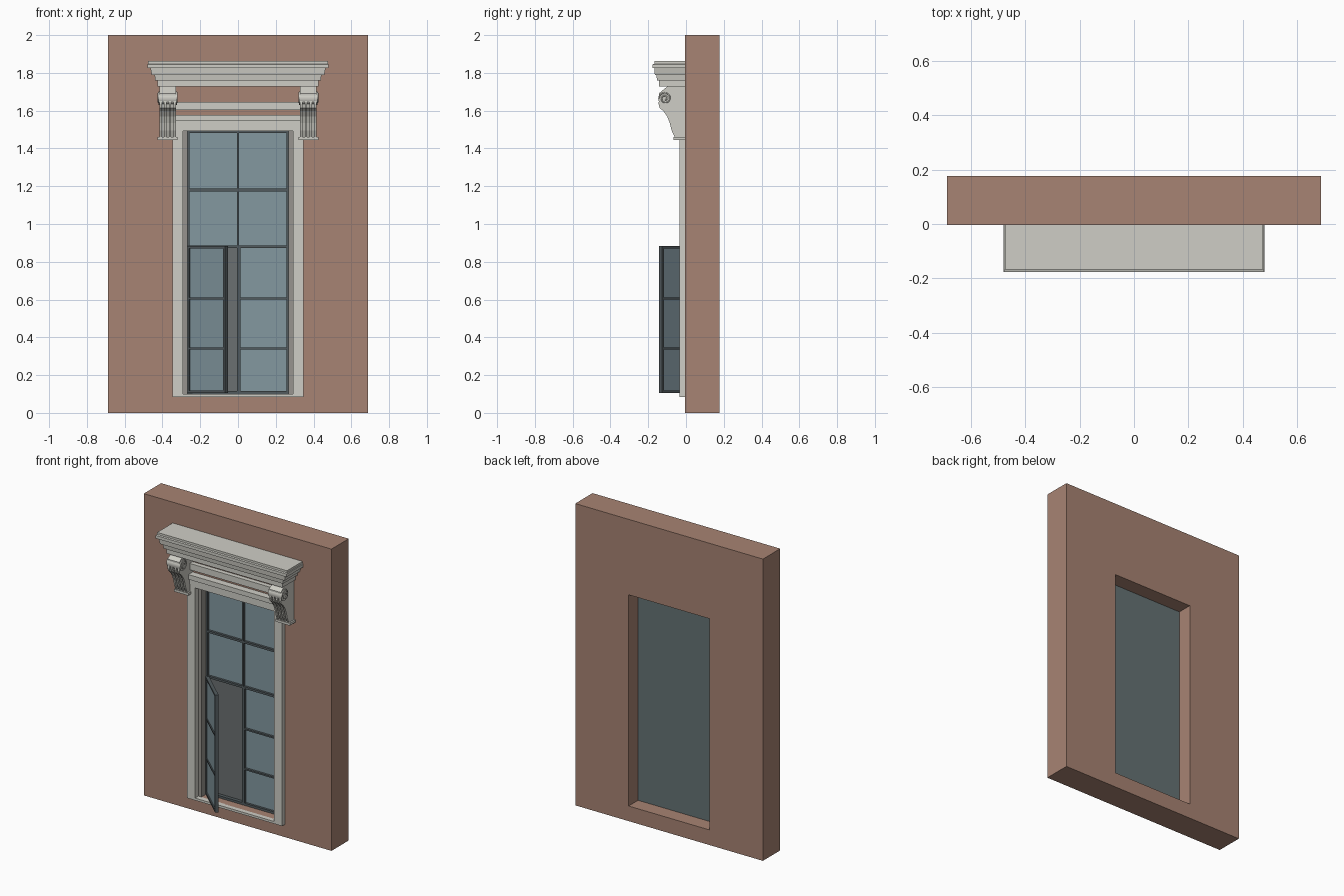
import bpy, bmesh, math
from mathutils import Matrix, Vector

cube = bpy.data.objects.get("Cube")
if cube:
    bpy.data.objects.remove(cube)


def material(name, srgb):
    lin = [((c / 255 + 0.055) / 1.055) ** 2.4 for c in srgb] + [1]
    m = bpy.data.materials.new(name)
    m.use_nodes = True
    m.diffuse_color = lin
    m.node_tree.nodes["Principled BSDF"].inputs["Base Color"].default_value = lin
    return m


BRICK = material("red_brown_wall", (167, 131, 115))
STONE = material("pale_stone", (207, 206, 198))
METAL = material("dark_frame", (82, 91, 94))
JAMB = material("grey_jamb", (151, 148, 142))
GLASS = material("blue_grey_glass", (131, 152, 160))
DARK = material("dark_glass", (101, 115, 116))
SHADE = material("grey_interior", (107, 112, 113))


def finish(name, bm, *mats):
    bmesh.ops.recalc_face_normals(bm, faces=bm.faces)
    if len(mats) > 1:  # second colour goes on the faces turned to the back
        for f in bm.faces:
            f.material_index = 1 if f.normal.y > 0.5 else 0
    mesh = bpy.data.meshes.new(name)
    bm.to_mesh(mesh)
    bm.free()
    ob = bpy.data.objects.new(name, mesh)
    bpy.context.collection.objects.link(ob)
    for m in mats:
        mesh.materials.append(m)
    return ob


def box(name, x, y, z, *mats):
    bm = bmesh.new()
    size = Vector((x[1] - x[0], y[1] - y[0], z[1] - z[0]))
    mid = Vector((sum(x), sum(y), sum(z))) / 2
    bmesh.ops.create_cube(bm, size=1, matrix=Matrix.Translation(mid) @ Matrix.Diagonal(size).to_4x4())
    return finish(name, bm, *mats)


def ring(name, outer, inner, y, mat):
    """Rectangular frame; outer and inner are (x0, x1, z0, z1)."""
    bm = bmesh.new()
    loops = []
    for r, d in ((outer, y[0]), (inner, y[0]), (inner, y[1]), (outer, y[1])):
        corners = ((r[0], r[2]), (r[1], r[2]), (r[1], r[3]), (r[0], r[3]))
        loops.append([bm.verts.new((cx, d, cz)) for cx, cz in corners])
    for a, b in zip(loops, loops[1:] + loops[:1]):
        for i in range(4):
            j = (i + 1) % 4
            bm.faces.new((a[i], a[j], b[j], b[i]))
    return finish(name, bm, mat)


def prism(name, profile, x, mat):
    """Side profile of (y, z) points extruded along x."""
    bm = bmesh.new()
    face = bm.faces.new([bm.verts.new((x[0], py, pz)) for py, pz in profile])
    ext = bmesh.ops.extrude_face_region(bm, geom=[face])
    moved = [v for v in ext["geom"] if isinstance(v, bmesh.types.BMVert)]
    bmesh.ops.translate(bm, verts=moved, vec=(x[1] - x[0], 0, 0))
    return finish(name, bm, mat)


# Wall with a clear opening
OPEN = (-0.297, 0.297, 0.10, 1.50)
ring("wall", (-0.688, 0.688, 0, 2), OPEN, (-0.004, 0.177), BRICK)

# Stone casing around the opening
ring("casing", (-0.348, 0.348, 0.085, 1.51), (-0.29, 0.29, 0.10, 1.493), (-0.035, 0), STONE)
for side, s in (("left", 1), ("right", -1)):
    box(side + "_jamb", sorted((s * 0.268, s * 0.297)), (0, 0.073), (0.10, 1.50), JAMB)

# Lintel mouldings
for name, z0, z1, depth in (("architrave_lower", 1.51, 1.545, 0.04),
                            ("architrave_upper", 1.545, 1.577, 0.05),
                            ("frieze_moulding", 1.603, 1.645, 0.035)):
    box(name, (-0.335, 0.335), (-depth, 0), (z0, z1), STONE)

# Stepped cornice: half width, depth, height
bm = bmesh.new()
previous = None
for w, d, z in ((0.425, 0.143, 1.727), (0.425, 0.143, 1.76), (0.438, 0.153, 1.76),
                (0.442, 0.157, 1.79), (0.457, 0.165, 1.79), (0.464, 0.168, 1.825),
                (0.48, 0.177, 1.825), (0.48, 0.177, 1.845), (0.476, 0.167, 1.848),
                (0.476, 0.167, 1.862)):
    loop = [bm.verts.new(p) for p in ((-w, 0, z), (-w, -d, z), (w, -d, z), (w, 0, z))]
    if previous:
        for i in range(4):
            j = (i + 1) % 4
            bm.faces.new((previous[i], previous[j], loop[j], loop[i]))
    else:
        bm.faces.new(loop)
    previous = loop
bm.faces.new(previous)
finish("cornice", bm, STONE)

# Scroll brackets
CAP = [(0, 1.727), (-0.10, 1.727), (-0.143, 1.692), (-0.143, 1.665), (0, 1.665)]
FRONT = [(-0.143, 1.665), (-0.145, 1.635), (-0.14, 1.615), (-0.12, 1.598), (-0.10, 1.57),
         (-0.086, 1.535), (-0.076, 1.495), (-0.06, 1.46)]
BACK = [(0, 1.46), (0, 1.665)]
EYE_Y, EYE_Z = -0.111, 1.665


def spiral(name, x):
    """Raised volute line on a bracket cheek."""
    curve = bpy.data.curves.new(name, "CURVE")
    curve.dimensions = "3D"
    curve.bevel_depth = 0.004
    curve.bevel_resolution = 1
    steps = 32
    line = curve.splines.new("POLY")
    line.points.add(steps)
    for i, p in enumerate(line.points):
        a = 3.5 * math.pi * i / steps
        r = 0.033 - 0.026 * i / steps
        p.co = (x, EYE_Y - r * math.cos(a), EYE_Z + r * math.sin(a), 1)
    curve.materials.append(STONE)
    bpy.context.collection.objects.link(bpy.data.objects.new(name, curve))


for side, s in (("left", 1), ("right", -1)):
    mid = s * 0.372
    core = [(y + 0.012, z) for y, z in FRONT] + BACK
    prism(side + "_bracket_body", core, (mid - 0.043, mid + 0.043), STONE)
    for i in range(4):
        rx = mid + (i - 1.5) * 0.0245
        prism(side + "_bracket_rib", FRONT + [(y + 0.014, z) for y, z in reversed(FRONT)],
              (rx - 0.0062, rx + 0.0062), STONE)
    prism(side + "_bracket_cap", CAP, (mid - 0.043, mid + 0.043), STONE)
    box(side + "_bracket_foot", (mid - 0.053, mid + 0.053), (-0.065, 0), (1.445, 1.461), STONE)
    # rolled volute
    bm = bmesh.new()
    bmesh.ops.create_cone(bm, cap_ends=True, segments=28, radius1=0.036, radius2=0.036, depth=0.098,
                          matrix=Matrix.Translation((mid, EYE_Y, EYE_Z)) @ Matrix.Rotation(math.pi / 2, 4, "Y"))
    roll = finish(side + "_bracket_volute", bm, STONE)
    bpy.context.view_layer.objects.active = roll
    roll.select_set(True)
    bpy.ops.object.shade_smooth_by_angle(angle=math.radians(40))
    roll.select_set(False)
    for e in (-1, 1):
        spiral(side + "_bracket_spiral", mid + e * 0.049)

# Pane behind the whole window, grey inside the open half
box("rear_pane", OPEN[:2], (0.073, 0.078), OPEN[2:], SHADE, DARK)

# Fixed window frame, bars and glass
Y = (0.05, 0.074)
ring("window_frame", (-0.27, 0.27, 0.10, 1.497), (-0.258, 0.258, 0.115, 1.483), Y, METAL)
box("upper_mullion", (-0.006, 0.006), Y, (0.88, 1.49), METAL)
box("lower_mullion", (-0.004, 0.012), Y, (0.11, 0.88), METAL)
for z in (0.88, 1.18):
    box("transom", (-0.262, 0.262), Y, (z - 0.007, z + 0.007), METAL)
for z in (0.34, 0.605):
    box("fixed_glazing_bar", (0.01, 0.262), Y, (z - 0.005, z + 0.005), METAL)
box("upper_glass", (-0.26, 0.26), (0.065, 0.071), (0.88, 1.49), GLASS)
box("lower_glass", (0.004, 0.26), (0.065, 0.071), (0.11, 0.88), GLASS)

# Open casement, hinged at its right-hand side
W = 0.278
leaf = [ring("casement_frame", (0, W, 0.105, 0.883), (0.016, W - 0.016, 0.118, 0.87), (-0.011, 0.011), METAL),
        box("casement_glass", (0.01, W - 0.01), (-0.003, 0.003), (0.11, 0.875), GLASS)]
for z in (0.34, 0.605):
    leaf.append(box("casement_bar", (0.01, W - 0.01), (-0.009, 0.009), (z - 0.005, z + 0.005), METAL))
swing = Matrix.Translation((-0.264, 0.054, 0)) @ Matrix.Rotation(math.radians(-43), 4, "Z")
for ob in leaf:
    ob.matrix_world = swing
